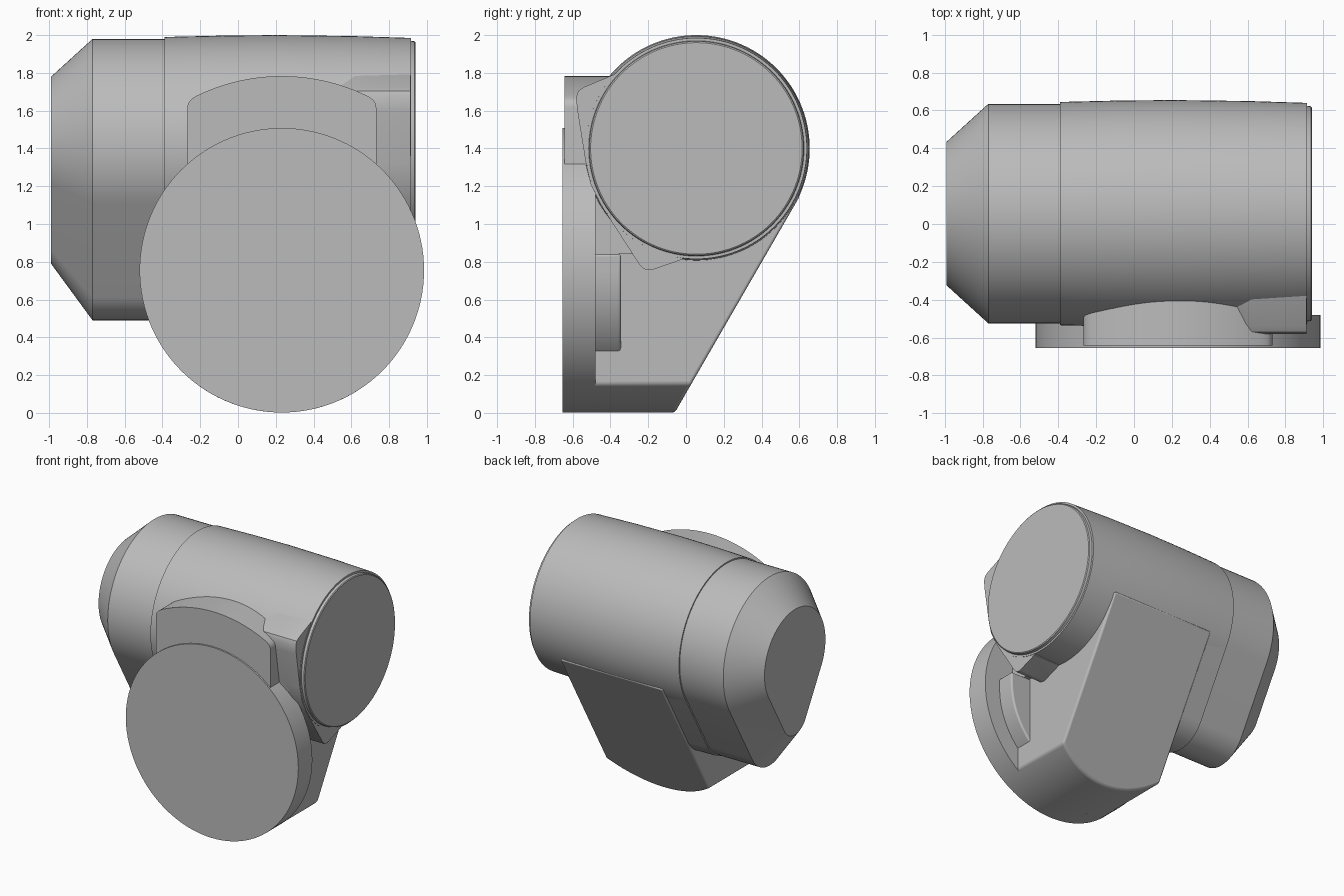
import bpy
import bmesh
from math import cos, sin, pi, radians, sqrt
from mathutils import Vector

if "Cube" in bpy.data.objects:
    bpy.data.objects.remove(bpy.data.objects["Cube"])

grey = bpy.data.materials.new("light_grey")
grey.use_nodes = True
colour = (0.5, 0.5, 0.5, 1)
grey.diffuse_color = colour
grey.node_tree.nodes["Principled BSDF"].inputs["Base Color"].default_value = colour

AXIS_Y, AXIS_Z = 0.055, 1.4      # barrel axis
HUB_X, HUB_Z = 0.232, 0.755      # flange axis


def arc(cx, cy, r, a0, a1, n):
    """Points on an arc, angles in degrees."""
    steps = [radians(a0 + (a1 - a0) * i / n) for i in range(n + 1)]
    return [(cx + r * cos(a), cy + r * sin(a)) for a in steps]


def loft(name, rings, cut=None, bevel=0):
    """Skin a list of equally long closed rings and cap both ends."""
    bm = bmesh.new()
    rows = [[bm.verts.new(p) for p in ring] for ring in rings]
    n = len(rows[0])
    for a, b in zip(rows, rows[1:]):
        for i in range(n):
            j = (i + 1) % n
            bm.faces.new((a[i], a[j], b[j], b[i]))
    bm.faces.new(rows[0])
    bm.faces.new(rows[-1])
    if cut:
        geom = bm.verts[:] + bm.edges[:] + bm.faces[:]
        res = bmesh.ops.bisect_plane(bm, geom=geom, plane_co=cut[0],
                                     plane_no=cut[1], clear_outer=True)
        edges = [e for e in res["geom_cut"] if isinstance(e, bmesh.types.BMEdge)]
        bmesh.ops.contextual_create(bm, geom=edges)
    bmesh.ops.recalc_face_normals(bm, faces=bm.faces)
    mesh = bpy.data.meshes.new(name)
    bm.to_mesh(mesh)
    bm.free()
    mesh.materials.append(grey)
    obj = bpy.data.objects.new(name, mesh)
    bpy.context.collection.objects.link(obj)
    if bevel:
        mod = obj.modifiers.new("soft_edges", "BEVEL")
        mod.width = bevel
        mod.segments = 3
        mod.limit_method = "ANGLE"
        mod.angle_limit = radians(40)
    bpy.ops.object.select_all(action="DESELECT")
    obj.select_set(True)
    bpy.context.view_layer.objects.active = obj
    bpy.ops.object.shade_smooth_by_angle(angle=radians(28))
    return obj


def along_x(points, x):
    return [(x, y, z) for y, z in points]


def along_y(points, y0, y1):
    return [[(x, y, z) for x, z in points] for y in (y0, y1)]


# Barrel, slightly bulged, with a stepped end cap
barrel_profile = [(-0.39, 0.59), (-0.1, 0.597), (0.2, 0.6), (0.6, 0.595),
                  (0.915, 0.585), (0.915, 0.57), (0.935, 0.567), (0.94, 0.56)]
loft("barrel", [along_x(arc(AXIS_Y, AXIS_Z, r, 0, 357, 119), x)
                for x, r in barrel_profile])


# Teardrop elbow: large circle on top, small one below, joined by tangents
def teardrop(big, small):
    low = AXIS_Z - 2 * (big - small)
    return (arc(AXIS_Y, AXIS_Z, big, -30, 210, 72)
            + arc(AXIS_Y, low, small, 210, 330, 30))


elbow_rings = [(-0.99, 0.38, 0.15), (-0.77, 0.58, 0.25), (-0.39, 0.58, 0.25),
               (-0.39, 0.59, 0.26), (-0.1, 0.594, 0.264)]
loft("elbow", [along_x(teardrop(big, small), x) for x, big, small in elbow_rings])

# Round front flange
loft("flange", along_y(arc(HUB_X, HUB_Z, 0.753, 0, 357, 119), -0.655, -0.48))

# Arm: flat sides, round bottom, sliced at sixty degrees at the back
half = 0.45
spread = radians(37)
arm_profile = (arc(HUB_X, HUB_Z, 0.753, 270 - 36.7, 270 + 36.7, 36)
               + [(HUB_X + half, 1.15), (HUB_X - half, 1.15)])
slope = Vector((0, cos(pi / 6), -sin(pi / 6)))
loft("arm", along_y(arm_profile, -0.5, 0.7),
     cut=(Vector((0, -0.06, 0)), slope), bevel=0.015)

# Boss behind the flange
boss_profile = (arc(HUB_X, HUB_Z, 0.62, 180, 360, 60)
                + [(HUB_X + 0.62, 0.84), (HUB_X - 0.62, 0.84)])
loft("boss", along_y(boss_profile, -0.49, -0.345), bevel=0.012)

# Shield above the flange: arched top with rounded shoulders
shield_top = arc(HUB_X, HUB_Z, 1.028, 63.5, 116.5, 30)
shield_profile = ([(HUB_X - 0.5, 0.84), (HUB_X + 0.5, 0.84)]
                  + arc(HUB_X + 0.44, 1.615, 0.06, 0, 55, 6)
                  + shield_top
                  + arc(HUB_X - 0.44, 1.615, 0.06, 125, 180, 6))
loft("shield", along_y(shield_profile, -0.642, -0.2))

# Cornered pad wrapping the front of the barrel, blending in on the inner side
pad_profile = [(-0.36, 1.8), (-0.54, 1.725), (-0.57, 1.705), (-0.582, 1.67),
               (-0.575, 1.6), (-0.53, 1.32), (-0.505, 1.21), (-0.45, 1.1),
               (-0.25, 0.79), (-0.225, 0.762), (-0.185, 0.755),
               (-0.02, 0.812), (0.1, 1.3)]


def pad_ring(x, s):
    return [(x, AXIS_Y + (y - AXIS_Y) * s, AXIS_Z + (z - AXIS_Z) * s)
            for y, z in pad_profile]


loft("corner_pad", [pad_ring(0.4, 0.83), pad_ring(0.62, 1), pad_ring(0.912, 1)])
